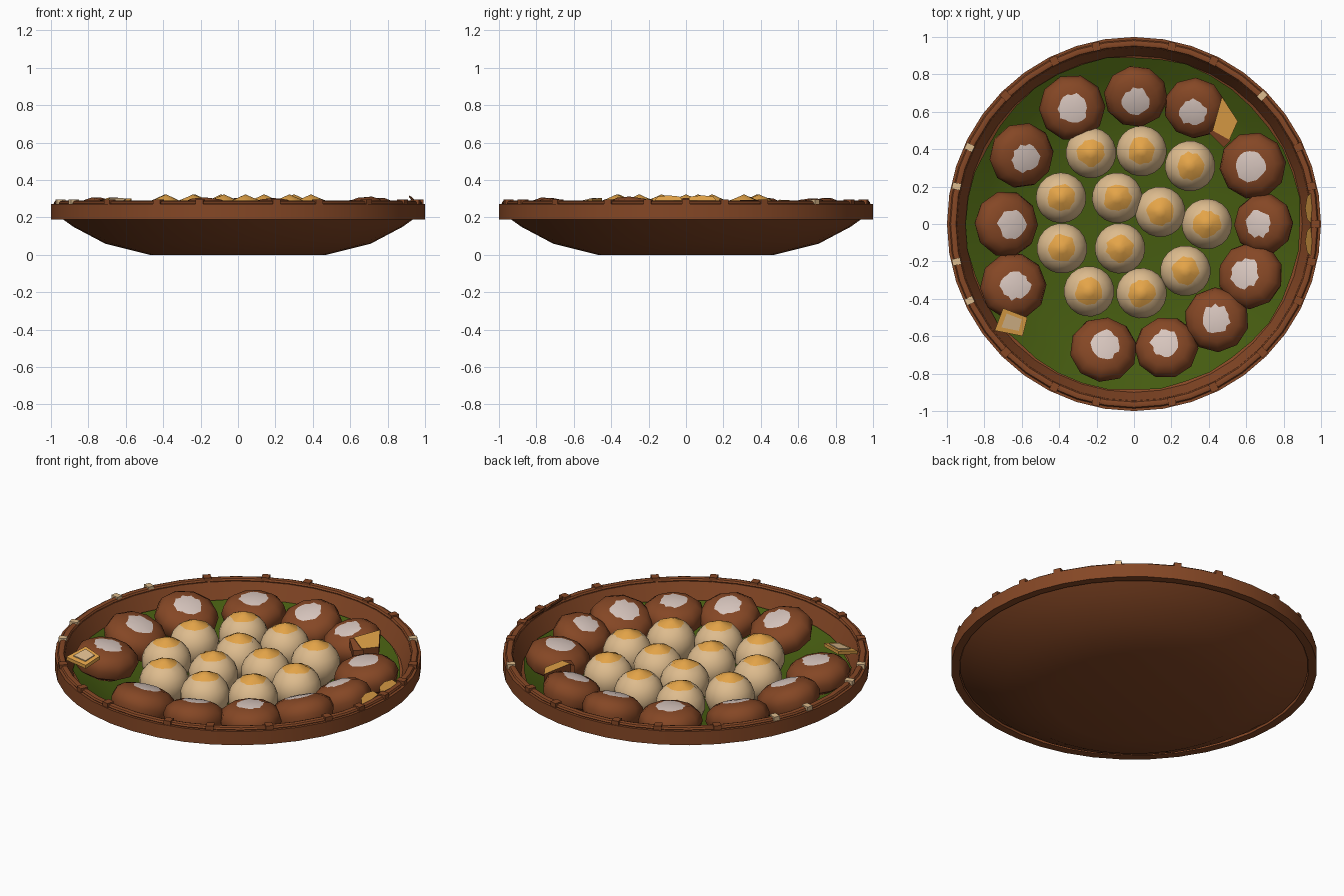
import bpy, bmesh, math, random
from mathutils import Matrix, Vector

if "Cube" in bpy.data.objects:
    bpy.data.objects.remove(bpy.data.objects["Cube"])

random.seed(4)


def material(name, r, g, b):
    m = bpy.data.materials.new(name)
    m.diffuse_color = [((c / 255 + 0.055) / 1.055) ** 2.4 for c in (r, g, b)] + [1]
    m.use_nodes = True
    m.node_tree.nodes["Principled BSDF"].inputs["Base Color"].default_value = m.diffuse_color
    return m


BROWN = material("brown crust", 133, 71, 37)
GREEN = material("leaf green", 69, 91, 16)
WHITE = material("sugar white", 216, 198, 190)
CREAM = material("cream dough", 222, 188, 142)
GOLD = material("golden filling", 228, 164, 72)


def finish(name, bm, mats, matrix=None):
    bmesh.ops.recalc_face_normals(bm, faces=bm.faces)
    me = bpy.data.meshes.new(name)
    bm.to_mesh(me)
    bm.free()
    for m in mats:
        me.materials.append(m)
    ob = bpy.data.objects.new(name, me)
    if matrix:
        ob.matrix_world = matrix
    bpy.context.collection.objects.link(ob)
    return ob


def lathe(name, profile, segs, mats, bands=None, jitter=None, closed=False, facets=0, matrix=None):
    """Spin (r, z) points; bands = material per step, jitter = {ring: amount}."""
    bm = bmesh.new()
    rings = []
    for k, (r, z) in enumerate(profile):
        if r == 0:
            rings.append([bm.verts.new((0, 0, z))])
            continue
        ring = []
        for i in range(segs):
            a = math.tau * i / segs
            q = r * (1 + random.uniform(-1, 1) * (jitter or {}).get(k, 0))
            if facets and i % 2:
                q *= math.cos(math.tau / segs)
            ring.append(bm.verts.new((q * math.cos(a), q * math.sin(a), z)))
        rings.append(ring)
    n = len(rings)
    for k in range(n if closed else n - 1):
        a, b = rings[k], rings[(k + 1) % n]
        for i in range(segs):
            j = (i + 1) % segs
            if len(a) == 1:
                vs = [a[0], b[j], b[i]]
            elif len(b) == 1:
                vs = [a[i], a[j], b[0]]
            else:
                vs = [a[i], a[j], b[j], b[i]]
            f = bm.faces.new(vs)
            f.material_index = bands[k] if bands else 0
    return finish(name, bm, mats, matrix)


# Tray with thick wall
lathe("tray", [(0, 0), (0.47, 0), (0.71, 0.06), (0.88, 0.15), (0.95, 0.2), (0.965, 0.272),
               (0.945, 0.272), (0.9, 0.17), (0.7, 0.075), (0.47, 0.025), (0, 0.02)], 40, [BROWN])

# Rim hoop and the cord on top of it
lathe("rim_hoop", [(0.955, 0.19), (1.0, 0.19), (1.0, 0.272), (0.955, 0.272)], 40, [BROWN], closed=True)
cord = [(0.966 + 0.02 * math.cos(t), 0.276 + 0.014 * math.sin(t))
        for t in (math.tau * k / 8 for k in range(8))]
lathe("rim_cord", cord, 40, [BROWN], closed=True)

# Bindings around the rim, a few of them pale
angles = [s * a + o for o in (0, 180) for s in (1, -1) for a in (12, 25, 45, 64, 78)] + [0]
for a in angles:
    t = math.radians(a)
    pale = a in (45, 168, 155, 192, 205)
    bm = bmesh.new()
    bmesh.ops.create_cube(bm, size=1)
    mat = (Matrix.Rotation(t, 4, 'Z') @ Matrix.Translation((0.97, 0, 0.28))
           @ Matrix.Diagonal((0.046, 0.036 if pale else 0.042, 0.034, 1)))
    finish("binding", bm, [CREAM if pale else BROWN], mat)

# Leaf lining with a wavy edge
lathe("leaf_lining", [(0, 0.035), (0.45, 0.045), (0.69, 0.085), (0.8, 0.137), (0.893, 0.185)],
      40, [GREEN], jitter={4: 0.012})

# Brown buns in the outer ring: x, y, radius, lean toward the middle in degrees
outer = [(-0.33, 0.62, .178, 3), (0.01, 0.67, .172, 18), (0.32, 0.61, .168, 17), (0.63, 0.31, .18, 8),
         (0.68, 0.0, .165, 19), (0.61, -0.27, .182, 21), (0.44, -0.51, .174, 4), (0.17, -0.65, .172, 17),
         (-0.16, -0.66, .182, 18), (-0.64, -0.33, .18, 9), (-0.67, 0.0, .178, 19), (-0.59, 0.36, .178, 19)]
shape = [(0, -0.09), (0.6, -0.082), (0.92, -0.045), (1, 0), (0.92, 0.045), (0.72, 0.073),
         (0.44, 0.087), (0, 0.092)]
for x, y, r, lean in outer:
    tilt = Matrix.Rotation(math.radians(lean), 4, Vector((y, -x, 0)).normalized())
    out = 1 + 0.02 * lean / 20
    mat = Matrix.Translation((x * out, y * out, 0.197)) @ tilt @ Matrix.Rotation(random.random(), 4, 'Z')
    lathe("brown_bun", [(p * r, z) for p, z in shape], 20, [BROWN, WHITE],
          [0, 0, 0, 0, 0, 0, 1], {6: 0.12}, facets=1, matrix=mat)

# Cream buns in the middle with golden peaks
inner = [(-0.23, 0.38), (0.04, 0.39), (0.30, 0.31), (-0.39, 0.14), (-0.09, 0.14), (0.14, 0.065),
         (0.39, 0.0), (-0.385, -0.13), (-0.075, -0.13), (0.275, -0.25), (-0.24, -0.36), (0.04, -0.37)]
dome = [(0.137 * math.cos(math.radians(e)), 0.13 * math.sin(math.radians(e)))
        for e in (-60, -30, -10, 10, 28, 45, 58)]
dome = [(0, -0.13)] + dome + [(0.03, 0.13), (0, 0.144)]
for x, y in inner:
    mat = Matrix.Translation((x, y, 0.18)) @ Matrix.Rotation(random.uniform(0, 6), 4, 'Z')
    lathe("cream_bun", dome, 20, [CREAM, GOLD], [0] * 7 + [1, 1], {7: 0.1}, matrix=mat)


def chunk(name, top, drop, mats):
    """Broken piece: sloping top face in the first colour, sides in the second."""
    bm = bmesh.new()
    a = [bm.verts.new(p) for p in top]
    b = [bm.verts.new((x, y, z - drop)) for x, y, z in top]
    bm.faces.new(a)
    bm.faces.new(b[::-1]).material_index = 1
    for i in range(len(a)):
        j = (i + 1) % len(a)
        bm.faces.new((a[i], b[i], b[j], a[j])).material_index = 1
    finish(name, bm, mats)


# Torn bun with its filling showing
chunk("torn_bun_filling", [(0.47, 0.68, 0.285), (0.42, 0.50, 0.295), (0.51, 0.45, 0.27), (0.555, 0.55, 0.255)],
      0.05, [GOLD, BROWN])
chunk("torn_bun_crust", [(0.40, 0.49, 0.285), (0.48, 0.41, 0.265), (0.52, 0.45, 0.265), (0.42, 0.5, 0.29)],
      0.05, [BROWN, BROWN])

# Loose crumb: golden piece with a pale middle
crumb = [(-0.745, -0.57, 0.275), (-0.70, -0.45, 0.305), (-0.57, -0.50, 0.30), (-0.595, -0.6, 0.275)]
chunk("loose_crumb", crumb, 0.02, [GOLD, GOLD])
mid = Vector((-0.65, -0.525, 0.29))
chunk("crumb_middle", [mid.lerp(Vector(p), 0.62) + Vector((0, 0, 0.006)) for p in crumb], 0.008, [CREAM, CREAM])

# Filling strips leaning on the rim, golden outward and brown inward
for lo, hi in ((-0.17, -0.015), (0.005, 0.165)):
    m = (lo + hi) / 2
    chunk("filling_by_rim", [(0.945, lo, 0.288), (0.952, m, 0.288), (0.945, hi, 0.288),
                             (0.925, hi - 0.02, 0.312), (0.915, m, 0.318), (0.925, lo + 0.02, 0.312)],
          0.012, [GOLD, BROWN])

# Smooth shading that keeps sharp edges
for ob in bpy.data.objects:
    ob.select_set(True)
bpy.context.view_layer.objects.active = bpy.data.objects["tray"]
bpy.ops.object.shade_smooth_by_angle(angle=math.radians(35))
